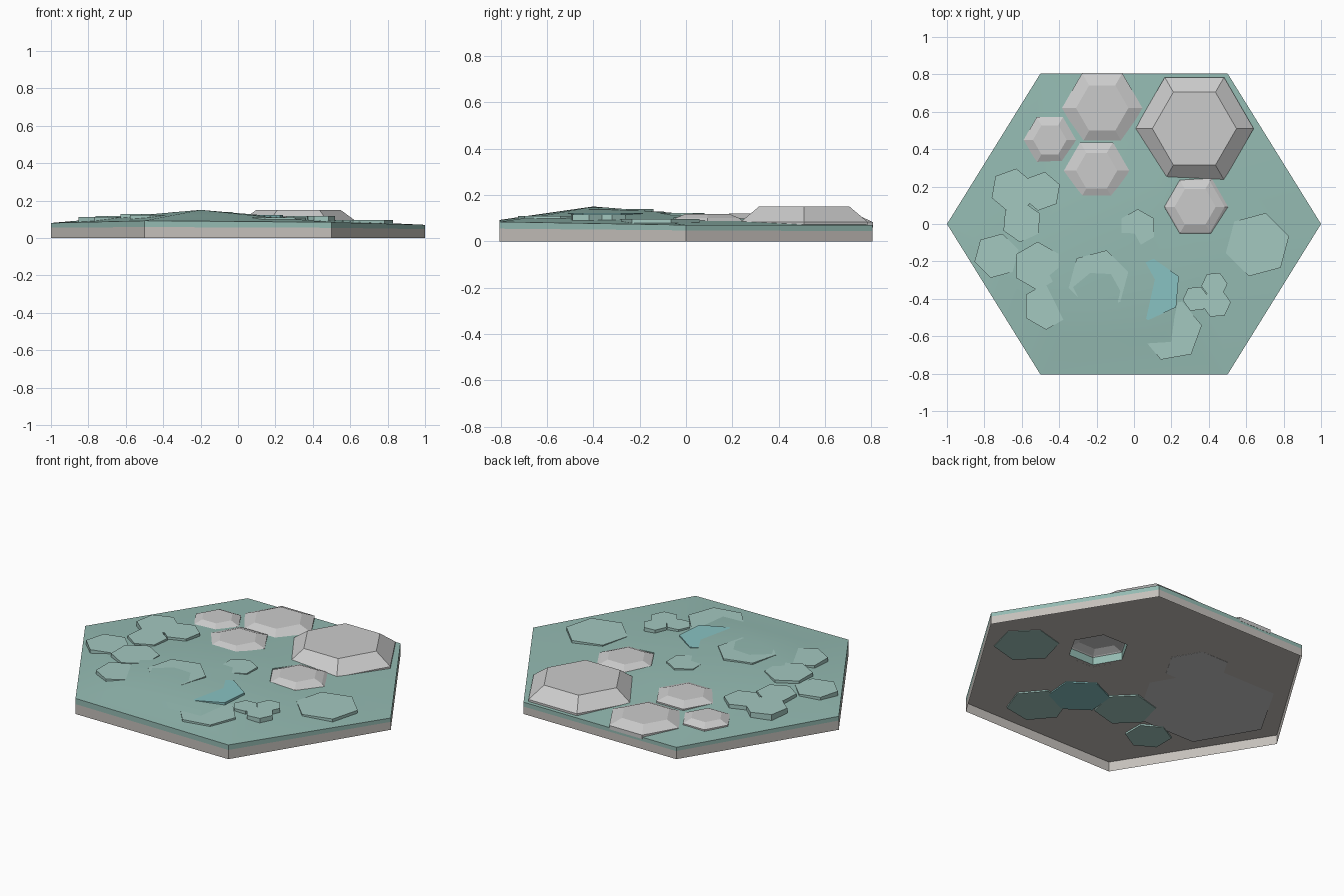
import bpy, bmesh
from math import cos, sin, radians

if "Cube" in bpy.data.objects:
    bpy.data.objects.remove(bpy.data.objects["Cube"])


def material(name, rgb):
    m = bpy.data.materials.new(name)
    m.diffuse_color = (*rgb, 1)
    m.use_nodes = True
    m.node_tree.nodes["Principled BSDF"].inputs["Base Color"].default_value = m.diffuse_color
    return m


grass = material("grass_green", (0.30, 0.50, 0.45))
pale = material("pale_grass", (0.37, 0.58, 0.53))
blue = material("blue_grass", (0.25, 0.54, 0.54))
soil = material("warm_grey", (0.56, 0.53, 0.50))


def ring(x, y, r, rot, z):
    return [(x + r * cos(radians(rot + 60 * i)), y + r * sin(radians(rot + 60 * i)), z)
            for i in range(6)]


def loft(name, rings, mats=(), peak=None, bottom=True, top=True):
    """Stack six-sided rings, with optional caps or an apex."""
    bm = bmesh.new()
    loops = [[bm.verts.new(p) for p in r] for r in rings]
    for a, b in zip(loops, loops[1:]):
        for i in range(6):
            j = (i + 1) % 6
            bm.faces.new((a[i], a[j], b[j], b[i]))
    if bottom:
        f = bm.faces.new(loops[0][::-1])
        f.material_index = max(len(mats) - 1, 0)
    if peak:
        tip = bm.verts.new(peak)
        for i in range(6):
            bm.faces.new((loops[-1][i], loops[-1][(i + 1) % 6], tip))
    elif top:
        bm.faces.new(loops[-1])
    me = bpy.data.meshes.new(name)
    bm.to_mesh(me)
    bm.free()
    ob = bpy.data.objects.new(name, me)
    bpy.context.collection.objects.link(ob)
    for m in mats:
        me.materials.append(m)
    return ob


def tile_ring(height):
    return [(x, y * 0.805 / 0.866, height(i, x, y))
            for i, (x, y, _) in enumerate(ring(0, 0, 1, 0, 0))]


# Tile: open stone skirt, and a mounded turf layer whose underside is the ceiling
rim = [0.07, 0.07, 0.07, 0.08, 0.092, 0.084]
dip = [0.012, 0.01, 0.008, 0.0, 0.0, 0.004]
apex = (-0.2, -0.4, 0.15)
seam = tile_ring(lambda i, x, y: 0.051 - 0.004 * x - 0.006 * y)
edge = tile_ring(lambda i, x, y: rim[i])
slope = [((p[0] + apex[0]) / 2, (p[1] + apex[1]) / 2, (p[2] + apex[2]) / 2 - d)
         for p, d in zip(edge, dip)]
loft("stone_skirt", [tile_ring(lambda i, x, y: 0.0), seam], [soil], bottom=False, top=False)
turf = loft("turf", [seam, edge, slope], [grass, soil], apex)

# Hole through the turf, where the hollow small rock sits
cutter = loft("rock_hole_cutter", [ring(0.327, 0.092, 0.165, 0, 0),
                                   ring(0.327, 0.092, 0.165, 0, 0.2)], [grass])
cutter.hide_render = True
cut = turf.modifiers.new("hole", "BOOLEAN")
cut.operation = "DIFFERENCE"
cut.object = cutter
bpy.context.view_layer.objects.active = turf
turf.select_set(True)
bpy.ops.object.modifier_apply(modifier="hole")
bpy.data.objects.remove(cutter)
bpy.ops.object.shade_smooth_by_angle(angle=radians(35))

# Rocks: x, y, skirt radius, top radius, bottom, skirt height, top height
rocks = [
    ("large_rock", 0.323, 0.51, 0.317, 0.225, 0.06, 0.083, 0.15),
    ("back_rock", -0.17, 0.62, 0.215, 0.14, 0.06, 0.083, 0.113),
    ("middle_rock", -0.2, 0.285, 0.175, 0.11, 0.048, 0.098, 0.12),
    ("left_rock", -0.45, 0.45, 0.14, 0.09, 0.06, 0.09, 0.112),
]
for name, x, y, r, rt, zb, z, zt in rocks:
    loft(name, [ring(x, y, r, 0, zb), ring(x, y, r, 0, z), ring(x, y, rt, 0, zt)])
loft("small_rock", [ring(0.327, 0.092, 0.188, 0, 0.05), ring(0.327, 0.092, 0.185, 0, 0.082),
                    ring(0.327, 0.092, 0.158, 0, 0.1), ring(0.327, 0.092, 0.11, 0, 0.118)],
     bottom=False)
loft("buried_rock", [ring(-0.5, 0.0, 0.39, 0, 0.049), ring(-0.5, 0.0, 0.37, 0, 0.06)])

# Grass plates: x, y, radius, turn, bottom, top
plates = [
    (-0.65, 0.18, 0.118, 20, 0.06, 0.118), (-0.495, 0.175, 0.105, 20, 0.06, 0.118),
    (-0.6, 0.01, 0.108, 25, 0.06, 0.118), (-0.735, -0.17, 0.122, 15, 0.06, 0.112),
    (-0.515, -0.225, 0.13, 30, 0.06, 0.128), (-0.47, -0.44, 0.125, 30, 0.045, 0.123),
    (-0.19, -0.3, 0.165, 15, 0.045, 0.139),
    (0.02, -0.02, 0.1, 30, 0.06, 0.121), (0.43, -0.325, 0.07, 5, 0.06, 0.116),
    (0.33, -0.4, 0.07, 5, 0.06, 0.116), (0.44, -0.425, 0.078, 5, 0.06, 0.116),
    (0.66, -0.11, 0.175, 15, 0.045, 0.095), (0.2, -0.57, 0.165, 10, 0.045, 0.109),
]
for i, (x, y, r, rot, z0, z1) in enumerate(plates):
    loft(f"grass_plate_{i + 1}", [ring(x, y, r, rot, z0), ring(x, y, r, rot, z1)], [pale])
loft("blue_plate", [ring(0.09, -0.35, 0.165, 25, 0.045),
                    ring(0.09, -0.35, 0.165, 25, 0.123)], [blue])
